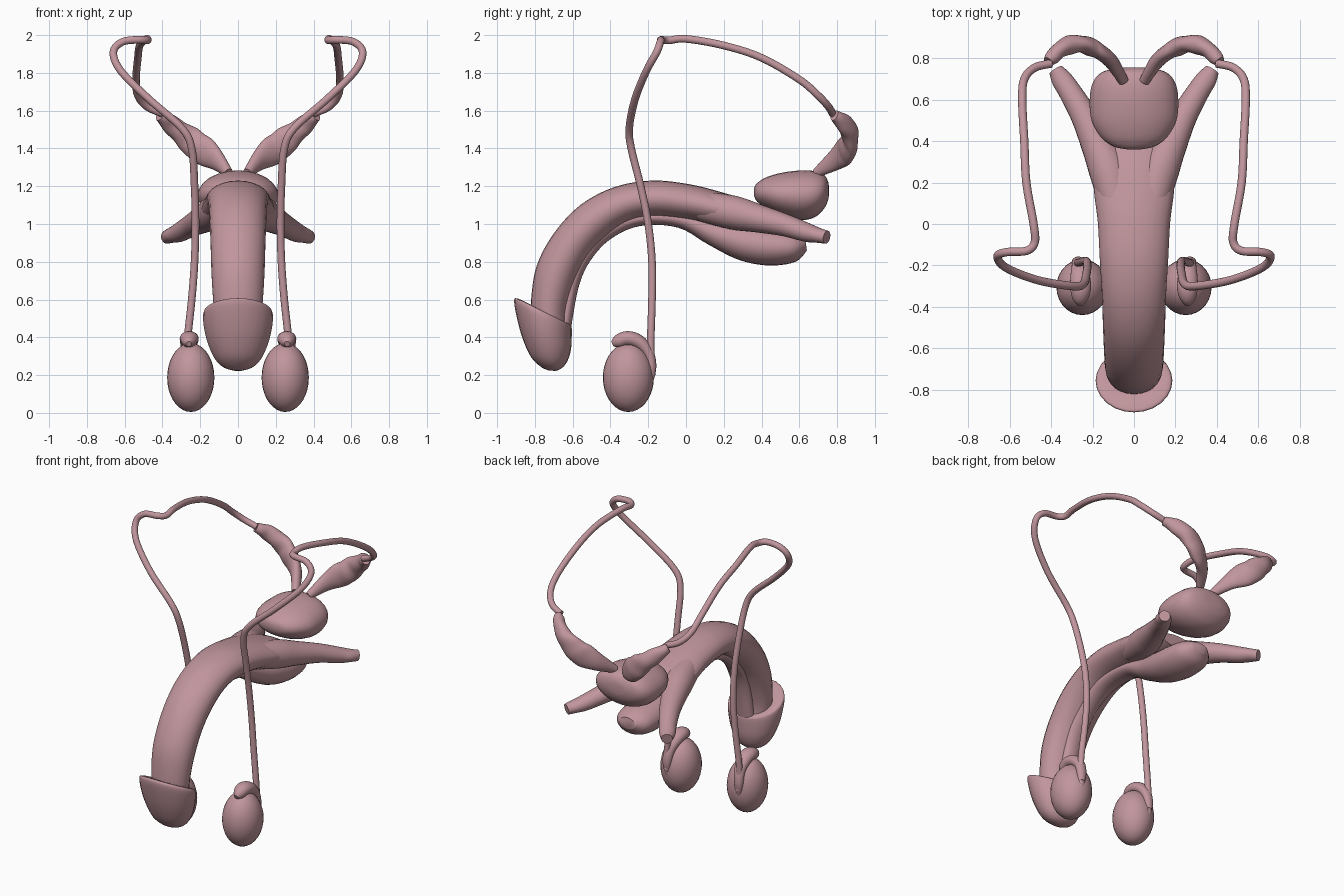
import bpy, bmesh, math
from mathutils import Vector

SIDES = 24
flesh = bpy.data.materials.new("dusty_pink")
flesh.diffuse_color = (0.53, 0.305, 0.335, 1)


def smooth_rows(rows, steps=5):
    """Catmull-Rom resampling of rows of numbers."""
    out = []
    n = len(rows)
    for i in range(n - 1):
        p0, p1 = rows[max(i - 1, 0)], rows[i]
        p2, p3 = rows[i + 1], rows[min(i + 2, n - 1)]
        for s in range(steps):
            t = s / steps
            out.append([0.5 * (2 * b + (c - a) * t + (2 * a - 5 * b + 4 * c - d) * t * t
                               + (3 * b - a - 3 * c + d) * t ** 3)
                        for a, b, c, d in zip(p0, p1, p2, p3)])
    out.append(list(rows[-1]))
    return out


def finish(name, bm, mirror=False):
    bmesh.ops.recalc_face_normals(bm, faces=bm.faces)
    me = bpy.data.meshes.new(name)
    bm.to_mesh(me)
    bm.free()
    ob = bpy.data.objects.new(name, me)
    bpy.context.collection.objects.link(ob)
    me.materials.append(flesh)
    bpy.ops.object.select_all(action='DESELECT')
    ob.select_set(True)
    bpy.context.view_layer.objects.active = ob
    bpy.ops.object.shade_smooth_by_angle(angle=math.radians(50))
    if mirror:
        mod = ob.modifiers.new("mirror", 'MIRROR')
        mod.use_mirror_merge = False
    return ob


def loft(name, rings, mirror=False):
    """Skin elliptical rings given as (centre, half axis u, half axis v)."""
    bm = bmesh.new()
    loops = []
    for c, u, v in rings:
        angles = [2 * math.pi * k / SIDES for k in range(SIDES)]
        loops.append([bm.verts.new(c + u * math.cos(a) + v * math.sin(a)) for a in angles])
    for p, q in zip(loops, loops[1:]):
        for k in range(SIDES):
            j = (k + 1) % SIDES
            bm.faces.new((p[k], p[j], q[j], q[k]))
    bm.faces.new(loops[0])
    bm.faces.new(loops[-1])
    return finish(name, bm, mirror)


def body(name, sections):
    """Central part: rows of upper (y, z), lower (y, z), half width."""
    rings = []
    for ya, za, yb, zb, w in smooth_rows(sections):
        a, b = Vector((0, ya, za)), Vector((0, yb, zb))
        rings.append(((a + b) / 2, Vector((w, 0, 0)), (a - b) / 2))
    return loft(name, rings)


def tube(name, path, level=True):
    """Mirrored pair: rows of x, y, z, horizontal radius, other radius."""
    rows = smooth_rows(path)
    pts = [Vector(r[:3]) for r in rows]
    rings, u = [], None
    for i, r in enumerate(rows):
        t = (pts[min(i + 1, len(pts) - 1)] - pts[max(i - 1, 0)]).normalized()
        if level:
            u = t.cross(Vector((0, 0, 1))).normalized()
        else:
            u = u or Vector((1, 0, 0))
            u = (u - t * u.dot(t)).normalized()
        rings.append((pts[i], u * r[3], t.cross(u) * r[4]))
    return loft(name, rings, True)


# Upper erectile body, arching forward and down
body("shaft", [
    (-.82, .45, -.63, .43, .12), (-.82, .60, -.63, .54, .13), (-.79, .78, -.59, .68, .14),
    (-.70, .95, -.52, .82, .145), (-.56, 1.10, -.42, .93, .15), (-.38, 1.195, -.30, 1.01, .155),
    (-.18, 1.23, -.17, 1.035, .165), (.02, 1.21, 0, 1.02, .175), (.20, 1.165, .17, .99, .195),
    (.32, 1.125, .29, .98, .18), (.42, 1.07, .40, 1.0, .11)])

# Flared head with a slanted rim
body("head", [
    (-.82, .57, -.62, .47, .11), (-.89, .605, -.61, .465, .165), (-.91, .59, -.605, .45, .185),
    (-.89, .48, -.605, .40, .178), (-.86, .38, -.61, .33, .155), (-.82, .295, -.63, .27, .12),
    (-.77, .245, -.66, .235, .075), (-.73, .225, -.69, .222, .02)])

# Slim lower body swelling into a bulb at the back
body("lower_bulb", [
    (-.68, .45, -.61, .44, .06), (-.64, .68, -.57, .66, .06), (-.57, .85, -.51, .80, .065),
    (-.44, 1.0, -.40, .92, .065), (-.25, 1.07, -.24, .99, .07), (-.03, 1.07, -.04, .98, .075),
    (.16, 1.02, .12, .89, .09), (.31, 1.0, .28, .81, .12), (.45, .98, .44, .78, .135),
    (.56, .96, .58, .80, .12), (.63, .93, .64, .86, .06)])

# Rounded gland above the bulb
body("gland", [
    (.36, 1.19, .36, 1.15, .03), (.375, 1.215, .375, 1.12, .10), (.42, 1.245, .42, 1.085, .16),
    (.50, 1.27, .50, 1.045, .205), (.60, 1.283, .60, 1.02, .214), (.68, 1.28, .68, 1.035, .20),
    (.73, 1.26, .73, 1.08, .16), (.752, 1.225, .752, 1.125, .09), (.757, 1.19, .757, 1.16, .03)])

# Pair of diverging roots behind the shaft
tube("root", [
    (.08, .08, 1.095, .08, .08), (.12, .25, 1.06, .095, .09), (.175, .38, 1.03, .08, .075),
    (.24, .52, .995, .065, .06), (.31, .64, .955, .055, .05), (.35, .70, .94, .05, .04),
    (.378, .745, .93, .035, .035)])

# Pair of flattened lobes with a slightly lumpy outline
tube("lobe", [
    (.05, .69, 1.27, .025, .025), (.11, .785, 1.335, .035, .055), (.17, .835, 1.38, .038, .078),
    (.215, .857, 1.41, .045, .076), (.26, .87, 1.45, .04, .072), (.31, .865, 1.49, .047, .056),
    (.36, .84, 1.53, .038, .052), (.395, .805, 1.56, .036, .036), (.415, .785, 1.575, .025, .03)])

# Pair of long thin ducts
duct = [
    (.27, -.18, .20), (.27, -.187, .36), (.245, -.18, .60), (.23, -.18, .80), (.225, -.20, 1.0),
    (.23, -.24, 1.2), (.245, -.29, 1.40), (.30, -.30, 1.51), (.47, -.27, 1.66), (.62, -.21, 1.81),
    (.66, -.155, 1.91), (.61, -.135, 1.965), (.52, -.13, 1.975), (.48, -.09, 1.972),
    (.485, 0, 1.98), (.52, .20, 1.945), (.53, .40, 1.88), (.54, .60, 1.765), (.53, .70, 1.68),
    (.48, .755, 1.62), (.40, .775, 1.585)]
tube("duct", [p + (.02, .02) for p in duct], level=False)

# Pair of egg-shaped glands at the bottom
bm = bmesh.new()
bmesh.ops.create_uvsphere(bm, u_segments=28, v_segments=18, radius=1)
for v in bm.verts:
    v.co = Vector((.25 + .125 * v.co.x, -.305 + .135 * v.co.y, .187 + .182 * v.co.z))
finish("egg", bm, True)

# Pair of caps curling over the eggs and down their backs
tube("egg_cap", [
    (.26, -.39, .365, .015, .015), (.26, -.36, .378, .038, .035), (.258, -.31, .393, .05, .04),
    (.26, -.25, .375, .047, .038), (.265, -.20, .32, .036, .03), (.27, -.182, .24, .03, .025),
    (.27, -.19, .16, .015, .015)], level=False)
